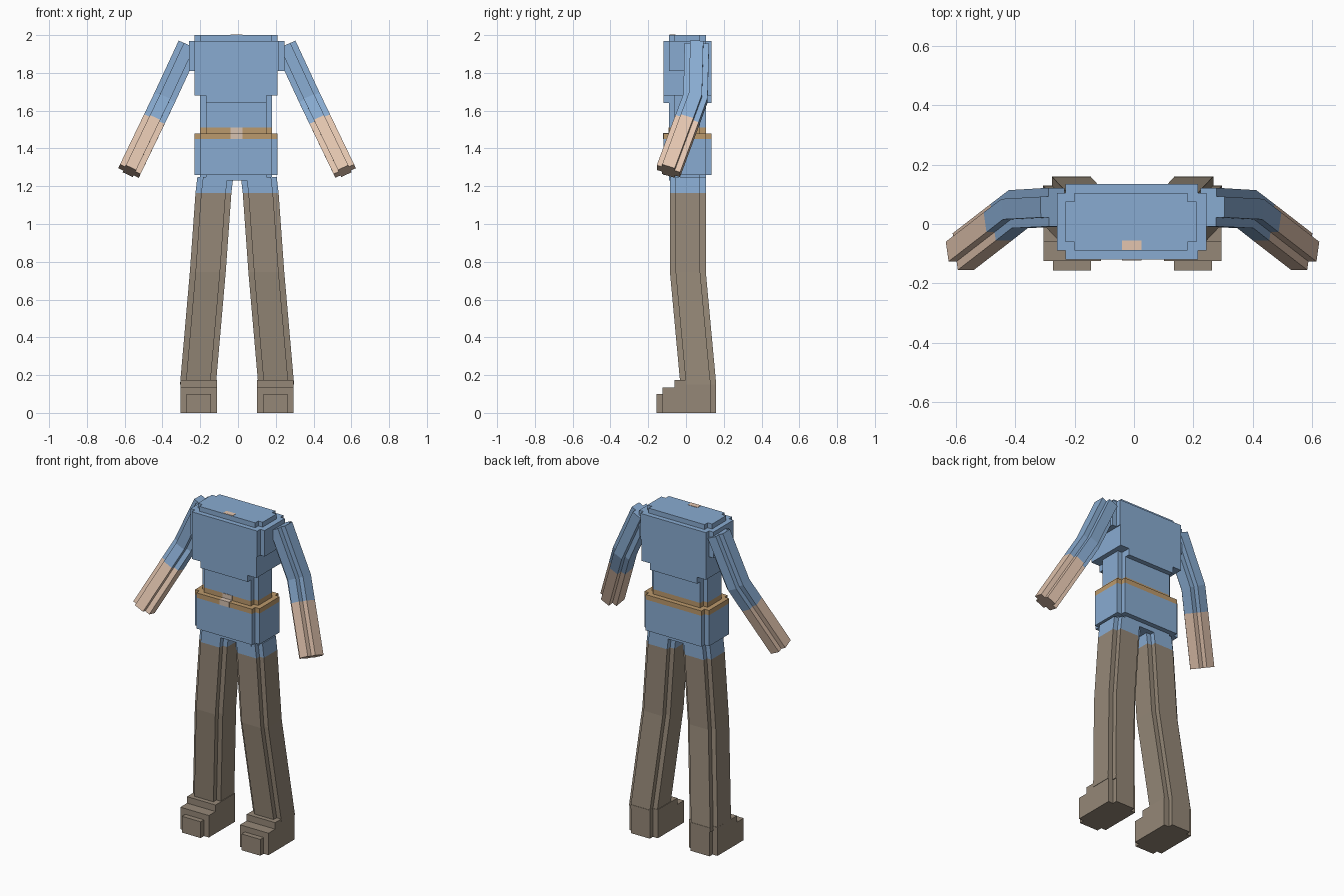
import bpy, bmesh
from mathutils import Vector

cube = bpy.data.objects.get("Cube")
if cube:
    bpy.data.objects.remove(cube, do_unlink=True)


def material(name, rgb):
    m = bpy.data.materials.new(name)
    m.use_nodes = True
    m.diffuse_color = (*rgb, 1)
    m.node_tree.nodes["Principled BSDF"].inputs["Base Color"].default_value = (*rgb, 1)
    return m


BLUE = material("shirt blue", (0.25, 0.41, 0.64))
BROWN = material("trouser brown", (0.30, 0.245, 0.185))
SKIN = material("skin", (0.77, 0.56, 0.43))
TAN = material("belt tan", (0.50, 0.32, 0.15))
PALE = material("buckle pale", (0.68, 0.54, 0.44))

X, Y, Z = Vector((1, 0, 0)), Vector((0, 1, 0)), Vector((0, 0, 1))
MID = -0.005   # mirror plane of the limbs
STEP = 0.03    # depth of every stepped corner


def section(centre, u, v, hu, hv, n=STEP):
    """Rectangle with a square step cut from each corner."""
    a, b = hu - n, hv - n
    pts = [(hu, -b), (hu, b), (a, b), (a, hv), (-a, hv), (-a, b),
           (-hu, b), (-hu, -b), (-a, -b), (-a, -hv), (a, -hv), (a, -b)]
    return [Vector(centre) + u * p + v * q for p, q in pts]


def loft(name, rings, mats):
    """Skin consecutive rings; one material per band."""
    bm = bmesh.new()
    loops = [[bm.verts.new(p) for p in ring] for ring in rings]
    used = list(dict.fromkeys(mats))
    n = len(loops[0])
    for band, (lo, hi) in enumerate(zip(loops, loops[1:])):
        for i in range(n):
            j = (i + 1) % n
            f = bm.faces.new((lo[i], lo[j], hi[j], hi[i]))
            f.material_index = used.index(mats[band])
    bm.faces.new(loops[0]).material_index = used.index(mats[0])
    bm.faces.new(loops[-1]).material_index = used.index(mats[-1])
    bmesh.ops.recalc_face_normals(bm, faces=bm.faces[:])
    mesh = bpy.data.meshes.new(name)
    bm.to_mesh(mesh)
    bm.free()
    for m in used:
        mesh.materials.append(m)
    ob = bpy.data.objects.new(name, mesh)
    bpy.context.collection.objects.link(ob)
    return ob


def block(name, x, y, z, mat):
    rings = [[Vector((x[a], y[b], h)) for a, b in ((0, 0), (1, 0), (1, 1), (0, 1))] for h in z]
    return loft(name, rings, [mat])


def stepped(name, x, y, heights, mats):
    c = ((x[0] + x[1]) / 2, (y[0] + y[1]) / 2)
    rings = [section((*c, h), X, Y, (x[1] - x[0]) / 2, (y[1] - y[0]) / 2) for h in heights]
    return loft(name, rings, mats)


# Torso, top to bottom
WIDE, MIDDLE = (-0.23, 0.21), (-0.20, 0.18)
OUTER, INNER = (-0.12, 0.135), (-0.09, 0.105)
stepped("collar", WIDE, INNER, (1.95, 2.0), [BLUE])
stepped("shoulders", (-0.26, 0.245), OUTER, (1.81, 1.97), [BLUE])
block("chest", WIDE, OUTER, (1.68, 1.81), BLUE)
block("chest_hem", (-0.17, 0.15), OUTER, (1.64, 1.68), BLUE)
stepped("waist", MIDDLE, INNER, (1.44, 1.51, 1.70), [TAN, BLUE])
stepped("hips", WIDE, OUTER, (1.26, 1.45, 1.48), [BLUE, TAN])
stepped("pelvis", MIDDLE, INNER, (1.23, 1.27), [BLUE])

# Thin plates at the belt and the neckline
SPOT = (-0.04, 0.025)
block("buckle_lower", SPOT, (-0.123, -0.086), (1.45, 1.483), PALE)
block("buckle_upper", SPOT, (-0.093, -0.088), (1.48, 1.511), PALE)
block("neck_patch", SPOT, (-0.088, -0.055), (1.972, 2.002), SKIN)

for side, s in (("left", 1), ("right", -1)):
    def at(x, y, z):
        return Vector((MID + s * x, y, z))

    # Leg, bent back below the knee
    path = [(0.115, 0.01, 1.25), (0.125, 0.01, 1.165), (0.155, 0.01, 0.745), (0.207, 0.065, 0.15)]
    loft(side + "_leg", [section(at(*p), X, Y, 0.095, 0.095) for p in path],
         [BLUE, BROWN, BROWN])

    # Shoe: heel, body, vamp and toe
    def shoe(part, half, y, z):
        cx = MID + s * 0.203
        block(side + "_" + part, (cx - half, cx + half), y, z, BROWN)
    shoe("shoe_body", 0.097, (-0.06, 0.13), (0, 0.175))
    shoe("shoe_heel", 0.064, (0.12, 0.16), (0, 0.175))
    shoe("shoe_vamp", 0.097, (-0.125, -0.05), (0, 0.135))
    shoe("shoe_toe", 0.064, (-0.157, -0.12), (0, 0.10))

    # Arm, bent forward at the elbow, with a bare forearm
    shoulder, elbow, hand = at(0.255, 0.057, 1.945), at(0.385, 0.05, 1.665), at(0.57, -0.093, 1.28)
    u = Vector((0.905 * s, 0, 0.425))

    def across(d):
        v = d.cross(u).normalized()
        return v if v.y > 0 else -v
    v0, v1 = across(elbow - shoulder), across(hand - elbow)
    cuff = elbow.lerp(hand, 0.31)
    rings = [section(c, u, v, 0.06, 0.065) for c, v in
             ((shoulder, v0), (elbow, (v0 + v1).normalized()), (cuff, v1), (hand, v1))]
    loft(side + "_arm", rings, [BLUE, BLUE, SKIN])
